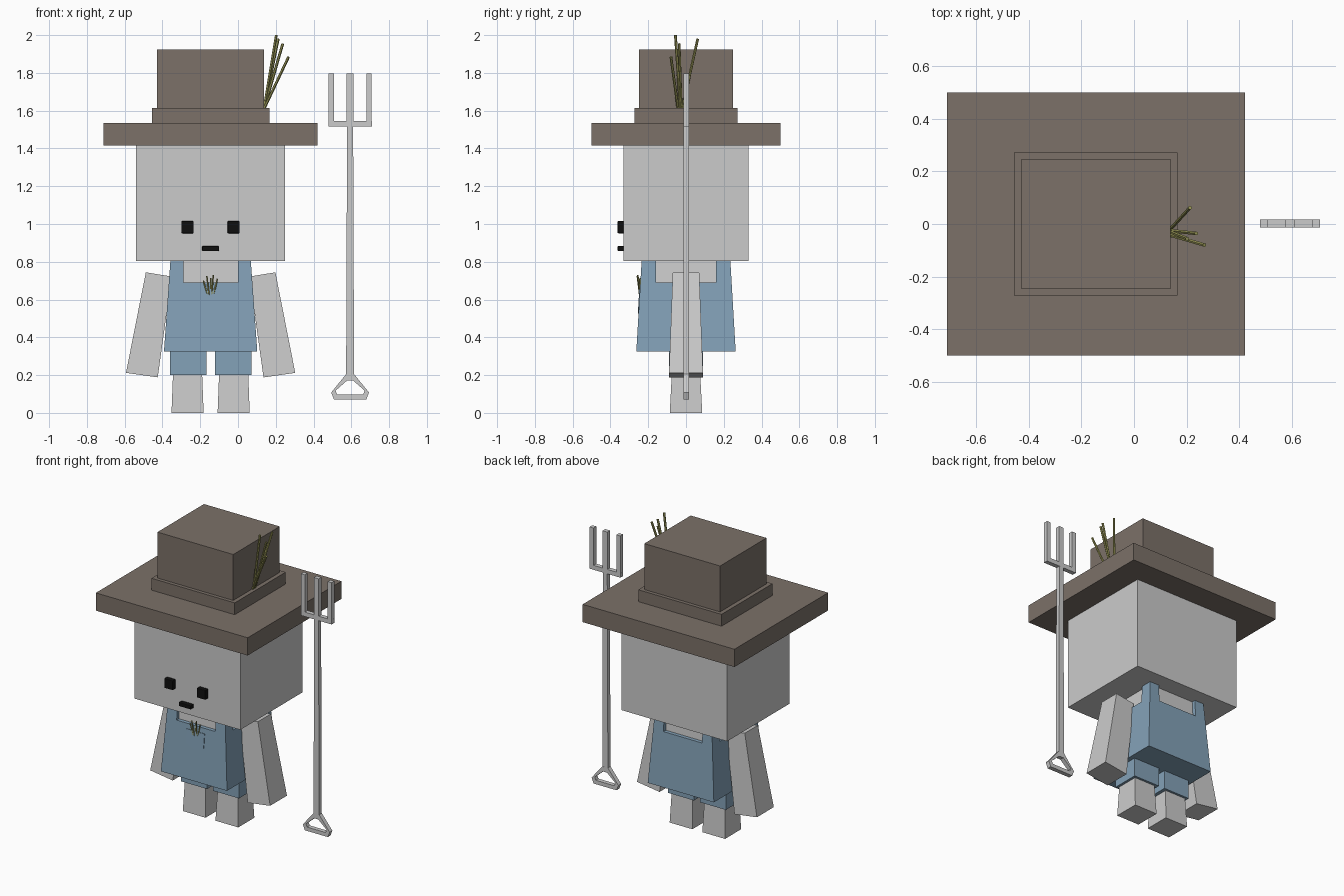
import bpy, bmesh
from mathutils import Vector

if "Cube" in bpy.data.objects:
    bpy.data.objects.remove(bpy.data.objects["Cube"])

CX = -0.145  # centre line of the figure


def material(name, rgb):
    m = bpy.data.materials.new(name)
    m.diffuse_color = (*rgb, 1)
    m.use_nodes = True
    m.node_tree.nodes["Principled BSDF"].inputs["Base Color"].default_value = m.diffuse_color
    return m


FELT = material("brown_felt", (0.20, 0.165, 0.14))
DENIM = material("blue_denim", (0.23, 0.36, 0.48))
BLACK = material("black", (0.005, 0.005, 0.005))
STRAW = material("straw", (0.33, 0.32, 0.10))


def finish(name, bm, mat=None):
    bmesh.ops.recalc_face_normals(bm, faces=bm.faces)
    me = bpy.data.meshes.new(name)
    bm.to_mesh(me)
    bm.free()
    ob = bpy.data.objects.new(name, me)
    bpy.context.collection.objects.link(ob)
    if mat:
        me.materials.append(mat)
    return ob


def block(name, x, y, z, bottom, top, mat=None):
    """Tapered box: centre (x, y), z range, half sizes at bottom and top."""
    bm = bmesh.new()
    bmesh.ops.create_cube(bm, size=2)
    for v in bm.verts:
        hx, hy = top if v.co.z > 0 else bottom
        v.co = (x + v.co.x * hx, y + v.co.y * hy, z[v.co.z > 0])
    return finish(name, bm, mat)


def box(name, x, y, z, half, mat=None):
    return block(name, x, y, z, half, half, mat)


def stalk(name, a, b, r, mat):
    a, b = Vector(a), Vector(b)
    bm = bmesh.new()
    bmesh.ops.create_cone(bm, cap_ends=True, segments=6, radius1=r, radius2=r,
                          depth=(b - a).length)
    q = (b - a).to_track_quat('Z', 'Y')
    for v in bm.verts:
        v.co = q @ v.co + (a + b) / 2
    return finish(name, bm, mat)


# hat and head
box("hat_brim", CX, 0, (1.415, 1.535), (0.567, 0.5), FELT)
box("hat_band", CX, 0, (1.535, 1.615), (0.311, 0.272), FELT)
box("hat_crown", CX, 0, (1.615, 1.925), (0.283, 0.248), FELT)
box("head", CX, 0, (0.803, 1.415), (0.395, 0.332))

# face
for name, x, z, hx in (("left_eye", CX - 0.122, (0.951, 1.015), 0.032),
                       ("right_eye", CX + 0.122, (0.951, 1.015), 0.032),
                       ("mouth", CX, (0.857, 0.883), 0.045)):
    ob = box(name, x, -0.345, z, (hx, 0.017), BLACK)
    bev = ob.modifiers.new("bevel", 'BEVEL')
    bev.width = 0.004
    bev.segments = 2

# torso inside overalls with notches cut on all four sides
block("torso", CX, 0, (0.4, 0.803), (0.22, 0.235), (0.19, 0.21))
overalls = block("overalls", CX, 0, (0.325, 0.803), (0.247, 0.263), (0.213, 0.235), DENIM)
for name, half in (("front_notch_cutter", (0.144, 0.5)), ("side_notch_cutter", (0.5, 0.16))):
    cutter = box(name, CX, 0, (0.69, 0.9), half)
    cutter.hide_render = True
    cutter.hide_viewport = True
    cut = overalls.modifiers.new("notch", 'BOOLEAN')
    cut.object = cutter
    cut.operation = 'DIFFERENCE'
    cut.solver = 'EXACT'

# pocket lying on the sloping front of the bib
bm = bmesh.new()
outline = [(-0.068, 0.655), (0.068, 0.655), (0.065, 0.558), (0, 0.527), (-0.065, 0.558)]
f = bm.faces.new([bm.verts.new((CX + x, -0.255 + (z - 0.527) * 0.059, z)) for x, z in outline])
ext = bmesh.ops.extrude_face_region(bm, geom=[f])
bmesh.ops.translate(bm, vec=(0, 0.014, 0),
                    verts=[g for g in ext["geom"] if isinstance(g, bmesh.types.BMVert)])
finish("pocket", bm, DENIM)
for i, (x, z, y) in enumerate([(-0.038, 0.70, -0.25), (-0.02, 0.725, -0.258), (0, 0.715, -0.24),
                               (0.014, 0.73, -0.255), (0.036, 0.71, -0.248)]):
    stalk(f"pocket_straw_{i}", (CX + x * 0.4, -0.245, 0.62), (CX + x, y, z), 0.004, STRAW)

# limbs on both sides
for side, s in (("left", -1), ("right", 1)):
    box(side + "_trouser_leg", CX + s * 0.119, 0, (0.20, 0.33), (0.097, 0.091), DENIM)
    block(side + "_leg", CX + s * 0.122, 0, (0, 0.21), (0.085, 0.086), (0.077, 0.075))
    # arm: tilted tapered profile, (offset from centre, z, half depth)
    bm = bmesh.new()
    profile = [(0.28, 0.188, 0.09), (0.448, 0.212, 0.09), (0.343, 0.744, 0.07), (0.206, 0.722, 0.07)]
    front, back = ([bm.verts.new((CX + s * x, d * y, z)) for x, z, y in profile] for d in (-1, 1))
    bm.faces.new(front)
    bm.faces.new(back)
    for i in range(4):
        j = (i + 1) % 4
        bm.faces.new((front[i], front[j], back[j], back[i]))
    finish(side + "_arm", bm)

# straw tucked in the hat
for i, (by, tip) in enumerate([(-0.02, (0.213, 0.062, 1.98)), (-0.03, (0.203, -0.056, 2.0)),
                               (-0.025, (0.237, -0.036, 1.955)), (-0.042, (0.268, -0.08, 1.885))]):
    stalk(f"hat_straw_{i}", (0.138, by, 1.61), tip, 0.0075, STRAW)

# pitchfork
FX, FY = 0.5935, 0.002
block("fork_shaft", FX, FY, (0.20, 1.53), (0.021, 0.014), (0.016, 0.014))
box("fork_crossbar", FX, FY, (1.515, 1.545), (0.115, 0.0145))
for name, dx, h in (("left", -0.1, 0.0145), ("middle", 0, 0.018), ("right", 0.1, 0.0145)):
    box(name + "_tine", FX + dx, FY, (1.54, 1.797), (h, 0.0145))

# D-shaped grip: outer and inner outlines bridged into a ring
outer = [(0.021, 0.205), (0.1, 0.108), (0.086, 0.072)]
inner = [(0.015, 0.172), (0.077, 0.118), (0.069, 0.098)]
bm = bmesh.new()
rings = [[bm.verts.new((FX + x, FY + y, z)) for x, z in o + [(-x, z) for x, z in o[::-1]]]
         for o, y in ((outer, -0.0145), (outer, 0.0145), (inner, 0.0145), (inner, -0.0145))]
for k in range(4):
    a, b = rings[k], rings[(k + 1) % 4]
    for i in range(6):
        j = (i + 1) % 6
        bm.faces.new((a[i], a[j], b[j], b[i]))
finish("fork_grip", bm)
